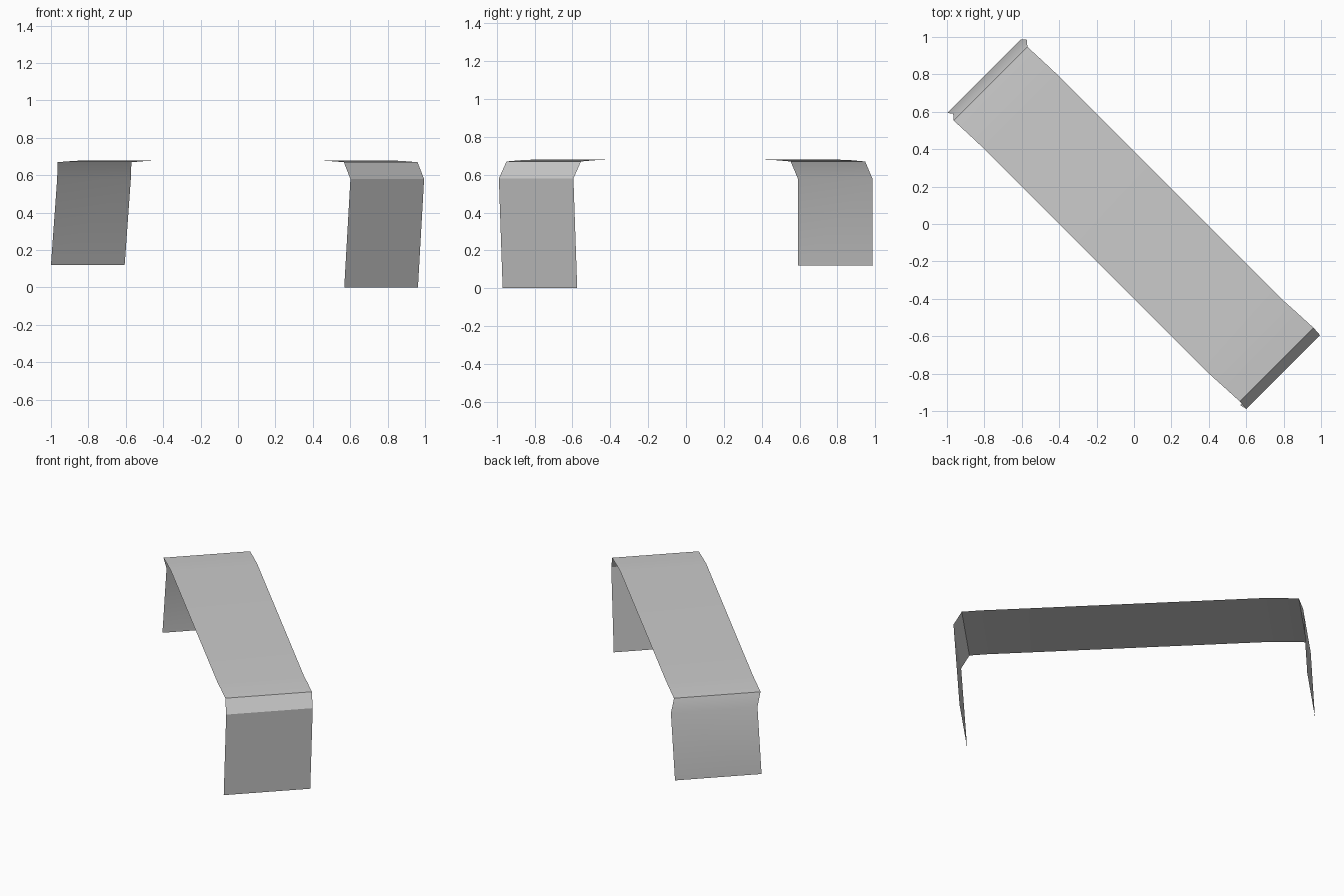
import bpy
import bmesh
import math
from mathutils import Vector

default = bpy.data.objects.get("Cube")
if default:
    bpy.data.objects.remove(default, do_unlink=True)

# Plain grey sheet
grey = bpy.data.materials.new("light grey")
grey.use_nodes = True
colour = (0.6, 0.6, 0.6, 1.0)
grey.diffuse_color = colour
grey.node_tree.nodes["Principled BSDF"].inputs["Base Color"].default_value = colour

# Centre line of the bent strip: rear leg, rear bend, flat top, front bend, front leg
path = [
    (-0.803, 0.79, 0.12), (-0.77, 0.788, 0.58), (-0.767, 0.75, 0.67),
    (-0.68, 0.67, 0.677), (-0.60, 0.595, 0.68),
    (0.60, -0.605, 0.68), (0.675, -0.672, 0.677),
    (0.763, -0.752, 0.67), (0.798, -0.792, 0.58), (0.765, -0.772, 0.0),
]
half_width = Vector((0.197, 0.197, 0))

# Sweep the width along the centre line
bm = bmesh.new()
rows = [[bm.verts.new(Vector(p) + side * half_width) for side in (-1, 1)] for p in path]
for a, b in zip(rows, rows[1:]):
    bm.faces.new((a[0], b[0], b[1], a[1]))
mesh = bpy.data.meshes.new("bent_strip")
bm.to_mesh(mesh)
bm.free()
mesh.materials.append(grey)

strip = bpy.data.objects.new("bent_strip", mesh)
bpy.context.collection.objects.link(strip)
bpy.ops.object.select_all(action="DESELECT")
strip.select_set(True)
bpy.context.view_layer.objects.active = strip
bpy.ops.object.shade_smooth_by_angle(angle=math.radians(30))
